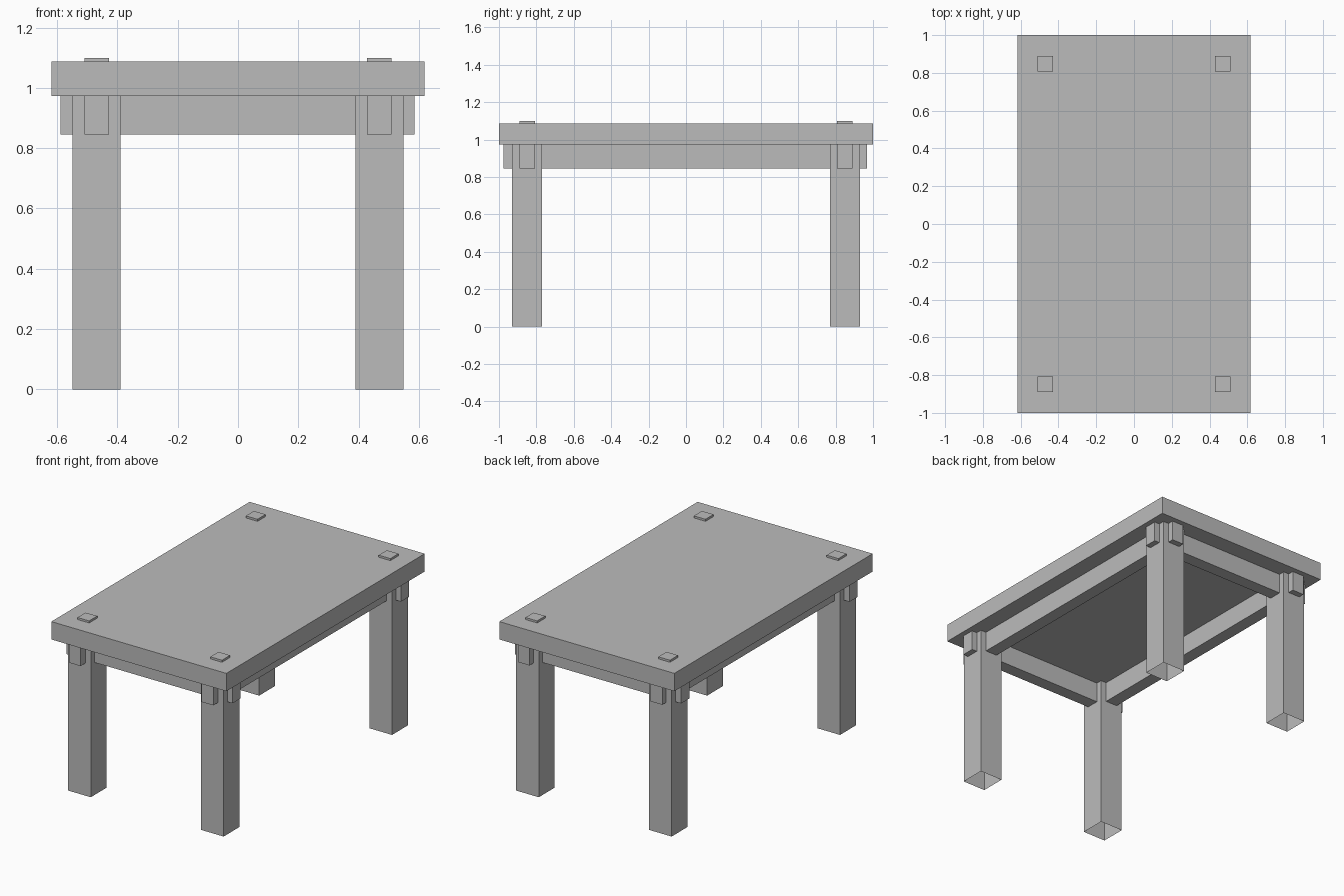
import bpy, bmesh

if "Cube" in bpy.data.objects:
    bpy.data.objects.remove(bpy.data.objects["Cube"])

LEG_X, LEG_Y = 0.469, 0.849      # leg centres
LEG_HALF, PEG_HALF = 0.08, 0.041
RAIL_Z0, TOP_Z0, TOP_Z1, PEG_Z = 0.845, 0.973, 1.087, 1.10

# Dark grey finish shared by all parts
grey = bpy.data.materials.new("dark_grey")
grey.diffuse_color = (0.5, 0.5, 0.5, 1)
grey.use_nodes = True
grey.node_tree.nodes["Principled BSDF"].inputs["Base Color"].default_value = grey.diffuse_color


def add_box(bm, lo, hi, open_bottom=False):
    verts = bmesh.ops.create_cube(bm, size=1)["verts"]
    for v in verts:
        v.co = [lo[i] if v.co[i] < 0 else hi[i] for i in range(3)]
    if open_bottom:
        faces = {f for v in verts for f in v.link_faces}
        bottom = [f for f in faces if all(abs(v.co.z - lo[2]) < 1e-5 for v in f.verts)]
        bmesh.ops.delete(bm, geom=bottom, context='FACES_ONLY')


def finish(name, bm):
    mesh = bpy.data.meshes.new(name)
    bm.to_mesh(mesh)
    bm.free()
    mesh.materials.append(grey)
    obj = bpy.data.objects.new(name, mesh)
    bpy.context.collection.objects.link(obj)
    return obj


def box(name, lo, hi):
    bm = bmesh.new()
    add_box(bm, lo, hi)
    return finish(name, bm)


# Tabletop slab
box("tabletop", (-0.618, -1, TOP_Z0), (0.618, 1, TOP_Z1))

# Legs, open underneath, each with a tenon showing through the tabletop
for y_name, sy in (("front", -1), ("back", 1)):
    for x_name, sx in (("left", -1), ("right", 1)):
        x, y = sx * LEG_X, sy * LEG_Y
        bm = bmesh.new()
        add_box(bm, (x - LEG_HALF, y - LEG_HALF, 0),
                (x + LEG_HALF, y + LEG_HALF, TOP_Z0), open_bottom=True)
        add_box(bm, (x - PEG_HALF, y - PEG_HALF, TOP_Z0),
                (x + PEG_HALF, y + PEG_HALF, PEG_Z), open_bottom=True)
        finish(f"{y_name}_{x_name}_leg", bm)

# Short rails running through the legs along x
for name, s in (("front_rail", -1), ("back_rail", 1)):
    y = s * LEG_Y
    box(name, (-0.589, y - PEG_HALF, RAIL_Z0), (0.585, y + PEG_HALF, TOP_Z0))

# Long rails running through the legs along y
for name, s in (("left_rail", -1), ("right_rail", 1)):
    x = s * LEG_X
    box(name, (x - PEG_HALF, -0.977, RAIL_Z0), (x + PEG_HALF, 0.967, TOP_Z0))
